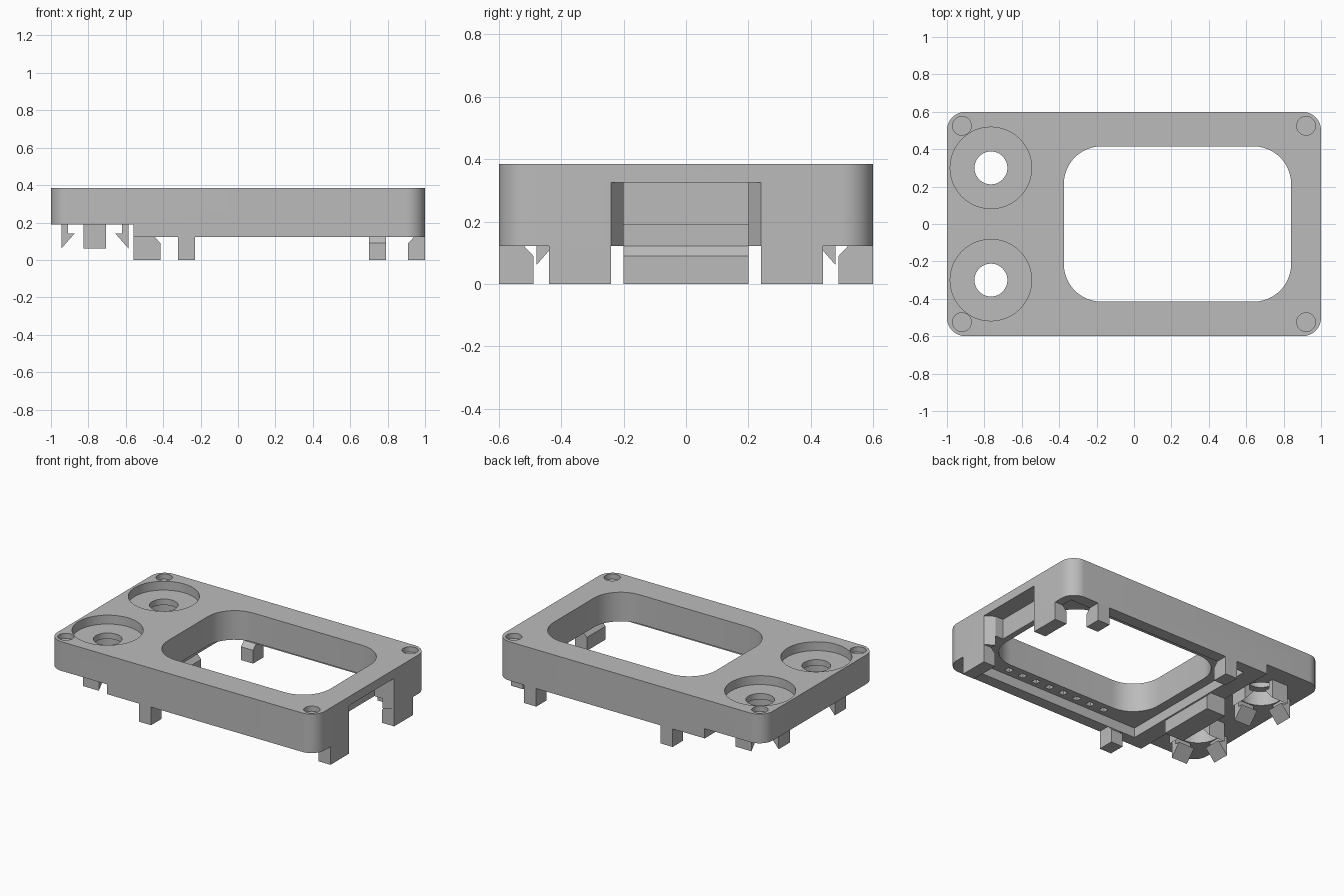
import bpy, bmesh, math
from mathutils import Matrix

if "Cube" in bpy.data.objects:
    bpy.data.objects.remove(bpy.data.objects["Cube"])

grey = bpy.data.materials.new("plain_grey")
grey.use_nodes = True
grey.diffuse_color = (0.5, 0.5, 0.5, 1)
grey.node_tree.nodes["Principled BSDF"].inputs["Base Color"].default_value = (0.5, 0.5, 0.5, 1)


def prism(name, points, low, high, matrix=None):
    """Extrude a flat outline from low to high along local z."""
    bm = bmesh.new()
    base = bm.faces.new([bm.verts.new((a, b, low)) for a, b in points])
    top = bmesh.ops.extrude_face_region(bm, geom=[base])["geom"]
    for v in top:
        if isinstance(v, bmesh.types.BMVert):
            v.co.z = high
    if matrix:
        bm.transform(matrix)
    bmesh.ops.recalc_face_normals(bm, faces=bm.faces)
    mesh = bpy.data.meshes.new(name)
    bm.to_mesh(mesh)
    bm.free()
    mesh.materials.append(grey)
    ob = bpy.data.objects.new(name, mesh)
    bpy.context.collection.objects.link(ob)
    return ob


def rect(x0, x1, y0, y1):
    return [(x0, y0), (x1, y0), (x1, y1), (x0, y1)]


def arc(cx, cy, r, start, sweep, n):
    angles = [math.radians(start + sweep * i / n) for i in range(n + 1)]
    return [(cx + r * math.cos(a), cy + r * math.sin(a)) for a in angles]


def rounded(x0, x1, y0, y1, r):
    corners = [(x1 - r, y1 - r), (x0 + r, y1 - r), (x0 + r, y0 + r), (x1 - r, y0 + r)]
    return [p for i, (cx, cy) in enumerate(corners) for p in arc(cx, cy, r, 90 * i, 90, 12)]


def circle(cx, cy, r):
    return arc(cx, cy, r, 0, 360, 48)[:-1]


def cut(body, points, low, high):
    cutter = prism("cutter", points, low, high)
    mod = body.modifiers.new("cut", "BOOLEAN")
    mod.operation = "DIFFERENCE"
    mod.solver = "EXACT"
    mod.object = cutter
    bpy.context.view_layer.objects.active = body
    bpy.ops.object.modifier_apply(modifier=mod.name)
    bpy.data.objects.remove(cutter)


TOP, BOTTOM, LEDGE = 0.385, 0.122, 0.188

# Housing with a stepped underside, window and board pocket
housing = prism("housing", rounded(-1, 1, -0.6, 0.6, 0.1), BOTTOM, TOP)
cut(housing, rect(-1.1, -0.56, -0.7, 0.7), 0, LEDGE)
cut(housing, rect(-0.44, 0.94, -0.52, 0.52), 0, LEDGE)
cut(housing, rounded(-0.375, 0.84, -0.415, 0.415, 0.2), 0, 0.5)

# Flared port in the end wall
cut(housing, [(0.88, -0.2), (0.94, -0.2), (1.0, -0.24), (1.1, -0.24),
              (1.1, 0.24), (1.0, 0.24), (0.94, 0.2), (0.88, 0.2)], 0, 0.325)

# Button recesses and shallow corner sockets
for side in (-1, 1):
    y = 0.3 * side
    cut(housing, circle(-0.765, y, 0.218), 0.325, 0.5)
    cut(housing, circle(-0.765, y, 0.14), 0, 0.285)
    cut(housing, circle(-0.765, y, 0.088), 0, 0.5)
    for x in (-0.92, 0.92):
        cut(housing, circle(x, 0.525 * side, 0.05), TOP - 0.035, 0.5)

# Rows of pin clearances in the pocket ledge
for side in (-1, 1):
    for i in range(8):
        x = -0.15 + i * 0.108
        y = 0.47 * side
        cut(housing, rect(x - 0.02, x + 0.02, y - 0.02, y + 0.02), 0, LEDGE + 0.04)

bpy.ops.object.select_all(action="DESELECT")
housing.select_set(True)
bpy.context.view_layer.objects.active = housing
bpy.ops.object.shade_smooth_by_angle(angle=math.radians(30))


def upright(x, y, heading):
    """Place a (reach, height) outline so that reach points along heading."""
    stand = Matrix.Rotation(math.radians(90), 4, "X")
    turn = Matrix.Rotation(math.radians(heading), 4, "Z")
    return Matrix.Translation((x, y, 0)) @ turn @ stand


# Snap hooks gripping the board: (name, x, y, heading, width, depth)
hooks = [("end_hook_left", 1, 0.34, 180, 0.2, 0.09),
         ("end_hook_right", 1, -0.34, 180, 0.2, 0.09),
         ("middle_hook", -0.56, 0, 0, 0.4, 0.145),
         ("front_hook", -0.275, -0.6, 90, 0.09, 0.11),
         ("back_hook_inner", -0.275, 0.6, -90, 0.09, 0.11),
         ("back_hook_outer", 0.745, 0.6, -90, 0.09, 0.11)]
for name, x, y, heading, width, depth in hooks:
    outline = [(0, 0), (depth, 0), (depth, 0.09), (depth - 0.03, BOTTOM), (0, BOTTOM)]
    prism(name, outline, -width / 2, width / 2, upright(x, y, heading))

# Four barbed fingers below each button hole
finger = [(0.145, LEDGE), (0.145, 0.14), (0.11, 0.14), (0.18, 0.06), (0.18, LEDGE)]
for side, label in ((-1, "front"), (1, "back")):
    for i in range(4):
        prism(f"{label}_button_finger_{i + 1}", finger, -0.06, 0.06,
              upright(-0.765, 0.3 * side, 90 * i))
